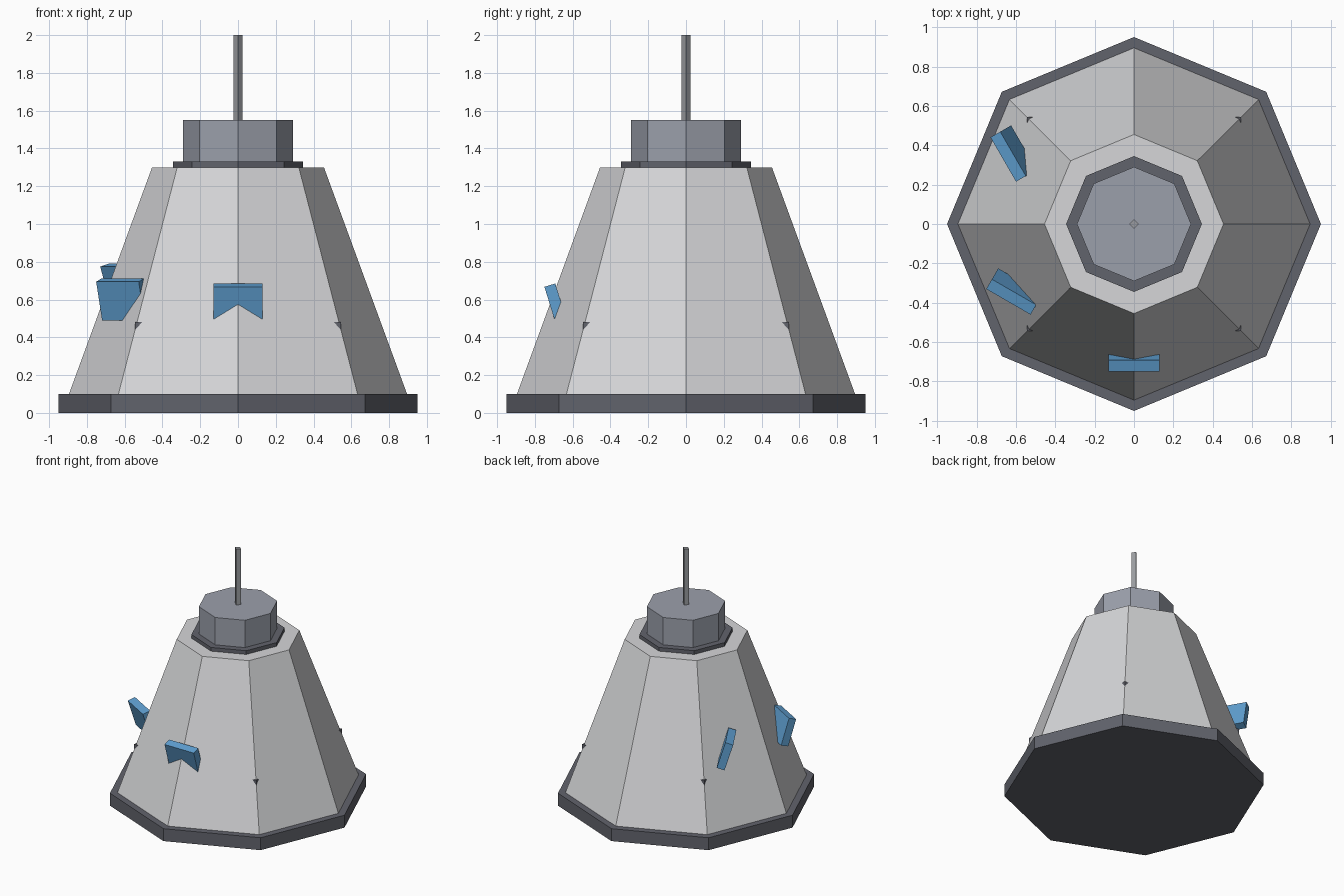
import bpy, bmesh, math
from mathutils import Matrix, Euler

if "Cube" in bpy.data.objects:
    bpy.data.objects.remove(bpy.data.objects["Cube"])


def material(name, rgb):
    m = bpy.data.materials.new(name)
    m.diffuse_color = (*rgb, 1)
    m.use_nodes = True
    m.node_tree.nodes["Principled BSDF"].inputs["Base Color"].default_value = m.diffuse_color
    return m


LIGHT = material("light_grey", (0.67, 0.675, 0.69))
DARK = material("dark_slate", (0.12, 0.125, 0.15))
MID = material("mid_grey", (0.33, 0.35, 0.41))
ROD = material("rod_grey", (0.32, 0.33, 0.35))
BLUE = material("panel_blue", (0.115, 0.35, 0.64))


def finish(name, bm, mat):
    bmesh.ops.recalc_face_normals(bm, faces=bm.faces)
    me = bpy.data.meshes.new(name)
    bm.to_mesh(me)
    bm.free()
    me.materials.append(mat)
    ob = bpy.data.objects.new(name, me)
    bpy.context.collection.objects.link(ob)
    return ob


def frustum(name, r0, r1, z0, z1, mat, sides=8):
    """Flat-sided ring stack with corners on the x and y axes."""
    bm = bmesh.new()
    rings = []
    for r, z in ((r0, z0), (r1, z1)):
        rings.append([bm.verts.new((r * math.cos(2 * math.pi * i / sides),
                                    r * math.sin(2 * math.pi * i / sides), z))
                      for i in range(sides)])
    low, high = rings
    bm.faces.new(low[::-1])
    bm.faces.new(high)
    for i in range(sides):
        j = (i + 1) % sides
        bm.faces.new((low[i], low[j], high[j], high[i]))
    return finish(name, bm, mat)


def box(name, size, loc, mat, rot=(0, 0, 0)):
    bm = bmesh.new()
    bmesh.ops.create_cube(bm, size=1, matrix=Matrix.Diagonal((*size, 1)))
    ob = finish(name, bm, mat)
    ob.location = loc
    ob.rotation_euler = Euler(rot)
    return ob


# Main stack
frustum("base_plate", 0.95, 0.95, 0, 0.1, DARK)
frustum("capsule_body", 0.895, 0.455, 0.1, 1.3, LIGHT)
frustum("collar", 0.345, 0.345, 1.3, 1.33, DARK)
frustum("hatch_hub", 0.29, 0.29, 1.33, 1.55, MID)
frustum("antenna", 0.025, 0.025, 1.55, 2.0, ROD, sides=4)

# Small blocks poking out of the diagonal edges
for sx in (-1, 1):
    for sy in (-1, 1):
        box("corner_block", (0.09, 0.09, 0.08), (sx * 0.5, sy * 0.5, 0.44), DARK)

# Blue panels, tops leaning outward, each turned a further 30 degrees
for i, loc in enumerate(((0, -0.689, 0.573), (-0.608, -0.343, 0.60), (-0.612, 0.358, 0.68))):
    box("window_panel", (0.26, 0.06, 0.216), loc, BLUE, (0.3, 0, math.radians(-30 * i)))
